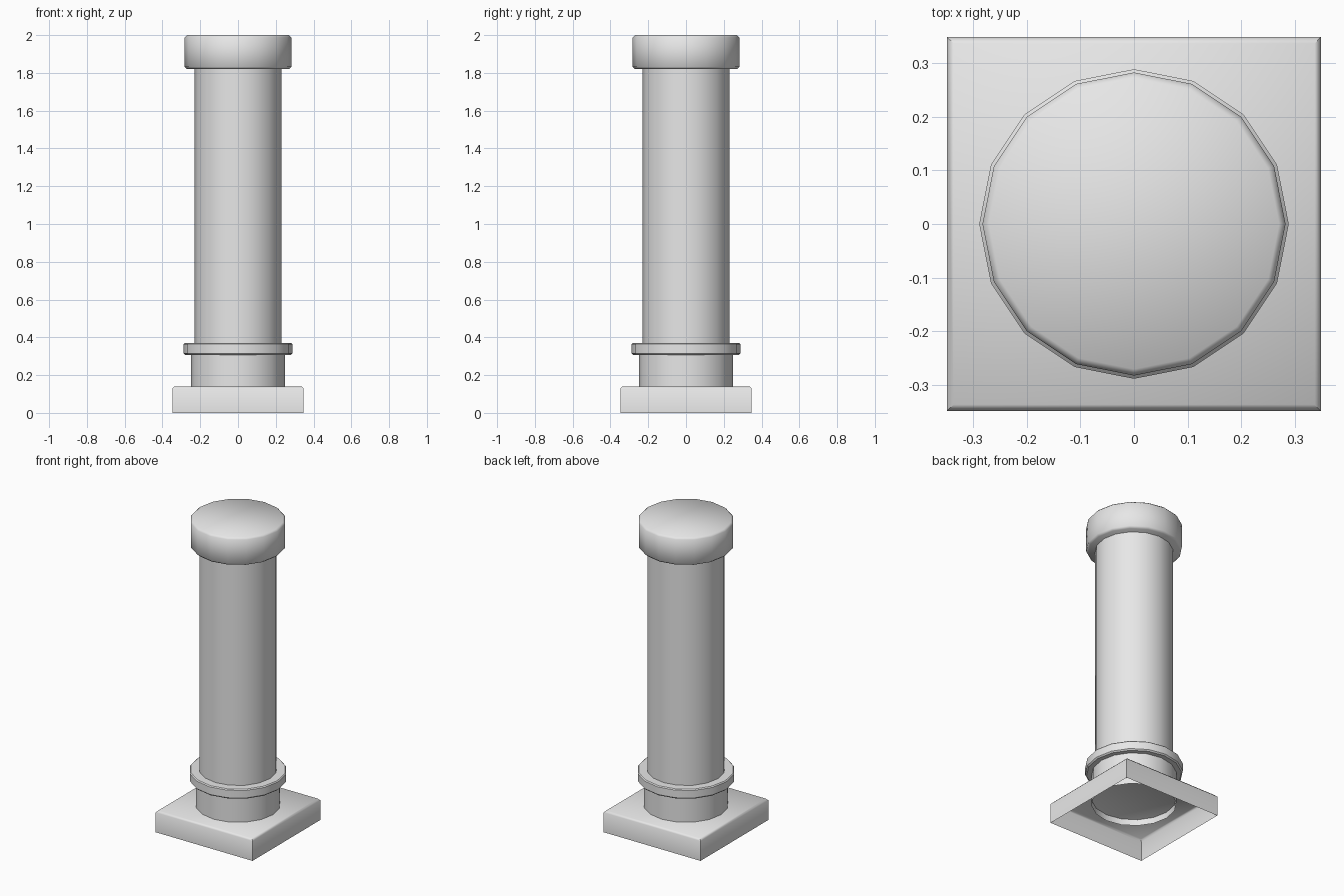
import bpy, bmesh, math

if "Cube" in bpy.data.objects:
    bpy.data.objects.remove(bpy.data.objects["Cube"])

stone = bpy.data.materials.new("pale_stone")
stone.diffuse_color = (0.8, 0.8, 0.8, 1)
stone.use_nodes = True
stone.node_tree.nodes["Principled BSDF"].inputs["Base Color"].default_value = stone.diffuse_color


def finish(bm, name, angle):
    bmesh.ops.recalc_face_normals(bm, faces=bm.faces)
    mesh = bpy.data.meshes.new(name)
    bm.to_mesh(mesh)
    bm.free()
    mesh.materials.append(stone)
    ob = bpy.data.objects.new(name, mesh)
    bpy.context.collection.objects.link(ob)
    bpy.ops.object.select_all(action='DESELECT')
    ob.select_set(True)
    bpy.context.view_layer.objects.active = ob
    bpy.ops.object.shade_smooth_by_angle(angle=math.radians(angle))
    return ob


def turned(name, profile, sides=16, bottom=True, angle=50):
    """Stack rings of (radius, z) into a 16-sided turned part."""
    bm = bmesh.new()
    rings = [[bm.verts.new((r * math.cos(2 * math.pi * i / sides),
                            r * math.sin(2 * math.pi * i / sides), z))
              for i in range(sides)] for r, z in profile]
    for a, b in zip(rings, rings[1:]):
        for i in range(sides):
            j = (i + 1) % sides
            bm.faces.new((a[i], a[j], b[j], b[i]))
    bm.faces.new(rings[-1])
    if bottom:
        bm.faces.new(rings[0])
    return finish(bm, name, angle)


# Square plinth: hollow box, open underneath, softened upper edges
bm = bmesh.new()
bmesh.ops.create_cube(bm, size=1)
for v in bm.verts:
    v.co = (v.co.x * 0.696, v.co.y * 0.696, (v.co.z + 0.5) * 0.14)
under = [f for f in bm.faces if f.calc_center_median().z < 0.01]
bmesh.ops.delete(bm, geom=under, context='FACES_ONLY')
top_edges = [e for e in bm.edges if all(v.co.z > 0.1 for v in e.verts)]
bmesh.ops.bevel(bm, geom=top_edges, offset=0.012, segments=1,
                profile=0.5, affect='EDGES')
finish(bm, "plinth", 60)

# Drum, open below so it shows a shallow recess inside the plinth
turned("drum", [(0.25, 0.10), (0.25, 0.31)], bottom=False)

# Projecting ring
turned("ring", [(0.28, 0.307), (0.288, 0.315), (0.288, 0.364), (0.282, 0.37)], angle=40)

# Tall shaft
turned("shaft", [(0.23, 0.33), (0.23, 1.84)])

# Capital with small bevels
turned("capital", [(0.27, 1.82), (0.282, 1.832), (0.282, 1.988), (0.27, 2.0)])
